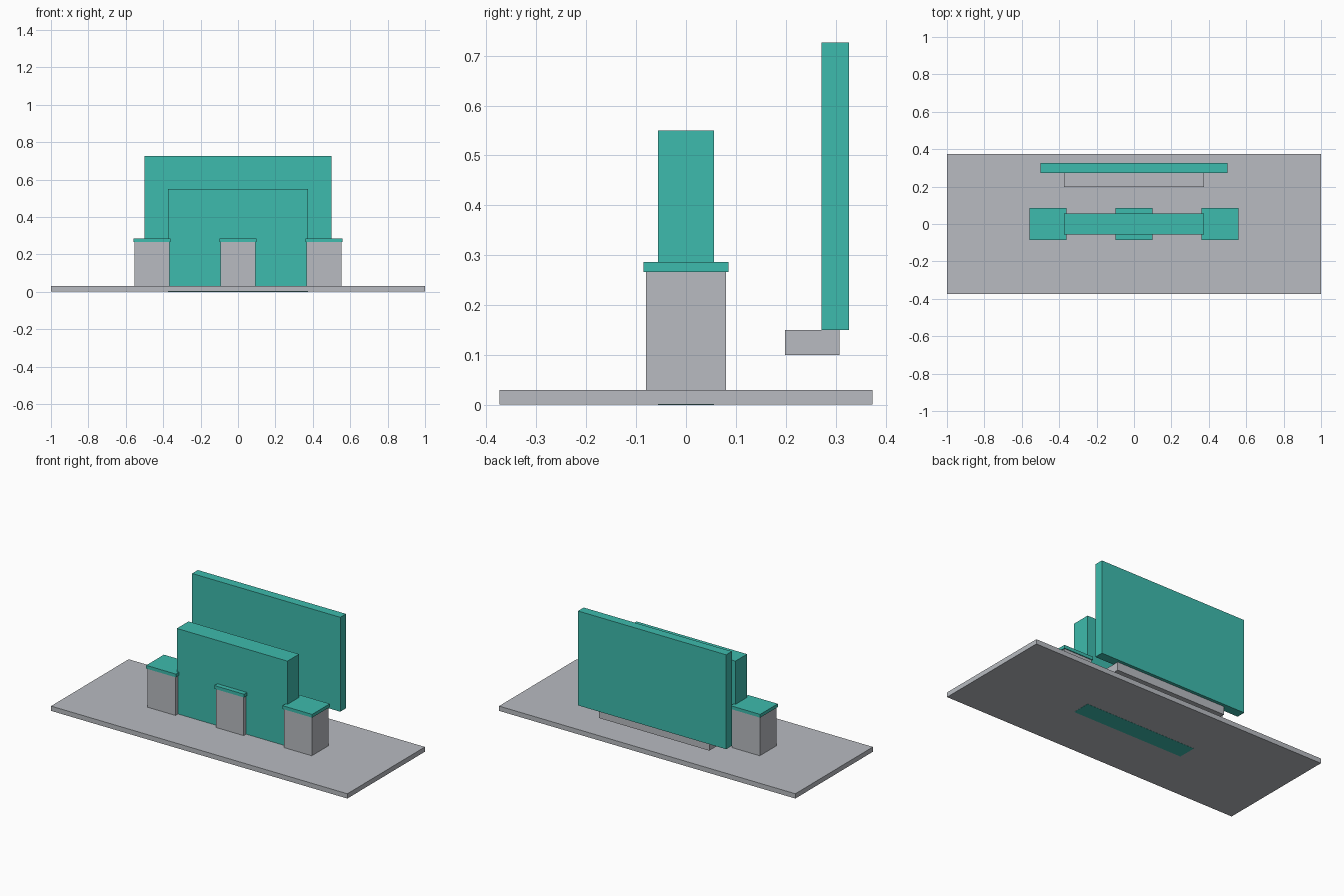
import bpy

if "Cube" in bpy.data.objects:
    bpy.data.objects.remove(bpy.data.objects["Cube"])


def material(name, rgb):
    m = bpy.data.materials.new(name)
    m.diffuse_color = (*rgb, 1.0)
    m.use_nodes = True
    m.node_tree.nodes["Principled BSDF"].inputs["Base Color"].default_value = m.diffuse_color
    return m


GREY = material("light_grey", (0.479, 0.497, 0.533))
TEAL = material("teal", (0.048, 0.497, 0.418))


def box(name, x, y, z, mat):
    """Box from (min, max) ranges on each axis."""
    bpy.ops.mesh.primitive_cube_add(size=1)
    ob = bpy.context.object
    ob.name = name
    for v in ob.data.vertices:
        v.co = [lo if c < 0 else hi for c, (lo, hi) in zip(v.co, (x, y, z))]
    ob.data.materials.append(mat)
    return ob


# Ground slab, a hair above the wall's underside so the wall foot shows below
box("base_slab", (-1, 1), (-0.374, 0.374), (0.0008, 0.03), GREY)

# Central wall
box("centre_wall", (-0.373, 0.373), (-0.056, 0.056), (0, 0.55), TEAL)

# Pillars with overhanging caps
for side, cx in (("left", -0.46), ("middle", 0), ("right", 0.46)):
    box(side + "_pillar", (cx - 0.094, cx + 0.094), (-0.08, 0.08), (0.03, 0.266), GREY)
    box(side + "_cap", (cx - 0.1, cx + 0.1), (-0.085, 0.085), (0.266, 0.286), TEAL)

# Rear panel resting on a raised ledge
box("rear_ledge", (-0.373, 0.373), (0.198, 0.308), (0.1, 0.15), GREY)
box("rear_panel", (-0.5, 0.5), (0.272, 0.327), (0.15, 0.726), TEAL)
